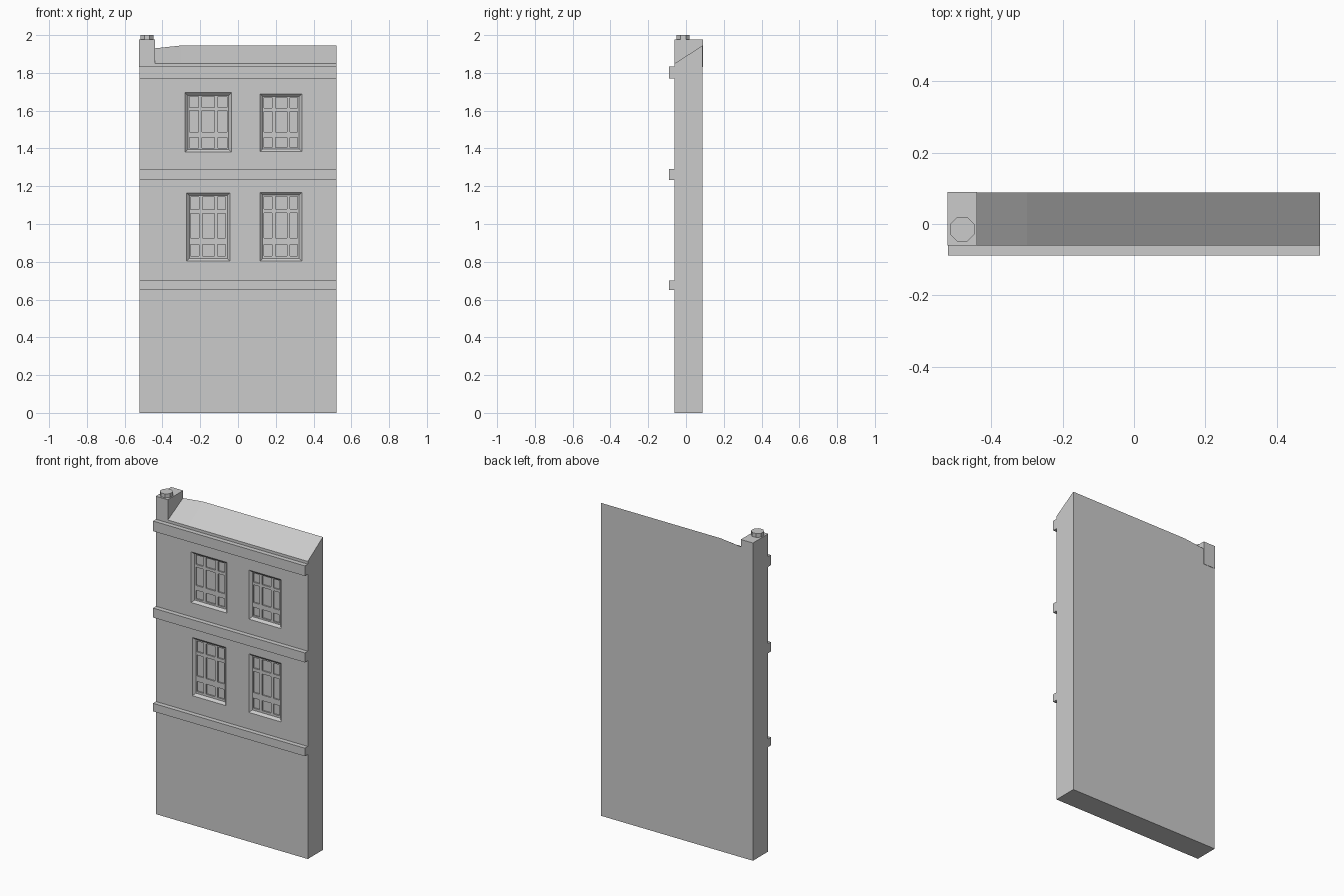
import bpy, bmesh, math

if "Cube" in bpy.data.objects:
    bpy.data.objects.remove(bpy.data.objects["Cube"])

FRONT, BACK, HALF = -0.06, 0.088, 0.522


def finish(name, bm):
    bmesh.ops.recalc_face_normals(bm, faces=bm.faces)
    me = bpy.data.meshes.new(name)
    bm.to_mesh(me)
    bm.free()
    ob = bpy.data.objects.new(name, me)
    bpy.context.collection.objects.link(ob)
    return ob


def loft(bm, rings):
    """Skin matching closed rings of points and cap both ends."""
    vs = [[bm.verts.new(p) for p in r] for r in rings]
    n = len(vs[0])
    for a, b in zip(vs, vs[1:]):
        for i in range(n):
            j = (i + 1) % n
            bm.faces.new((a[i], a[j], b[j], b[i]))
    bm.faces.new(vs[0])
    bm.faces.new(vs[-1])


def rect(x0, x1, z0, z1, y, inset=0.0):
    x0, x1, z0, z1 = x0 + inset, x1 - inset, z0 + inset, z1 - inset
    return [(x0, y, z0), (x1, y, z0), (x1, y, z1), (x0, y, z1)]


def box(bm, x0, x1, y0, y1, z0, z1):
    loft(bm, [rect(x0, x1, z0, z1, y0), rect(x0, x1, z0, z1, y1)])


def cut(target, bm):
    cutter = finish("cutter", bm)
    cutter.hide_render = True
    mod = target.modifiers.new("cut", 'BOOLEAN')
    mod.operation = 'DIFFERENCE'
    mod.solver = 'EXACT'
    mod.object = cutter
    bpy.context.view_layer.objects.active = target
    bpy.ops.object.modifier_apply(modifier=mod.name)
    bpy.data.objects.remove(cutter)


# House body with sloping roof; the back edge dips towards the chimney
bm = bmesh.new()
stations = [(-HALF, 1.925), (-0.44, 1.93), (-0.30, 1.945), (HALF, 1.945)]
loft(bm, [[(x, FRONT, 0), (x, BACK, 0), (x, BACK, ridge), (x, FRONT, 1.85)]
          for x, ridge in stations])
body = finish("house_body", bm)

# Window recesses with sloping reveals, then nine sunken panes in each
windows = [(-0.28, -0.035, 1.38, 1.695), (0.117, 0.338, 1.383, 1.688),
           (-0.272, -0.042, 0.803, 1.165), (0.117, 0.338, 0.803, 1.168)]
cols = [(0.09, 0.29), (0.37, 0.64), (0.715, 0.90)]
rows = [(0.075, 0.245), (0.34, 0.70), (0.755, 0.94)]
reveals, panes = bmesh.new(), bmesh.new()
for x0, x1, z0, z1 in windows:
    loft(reveals, [rect(x0, x1, z0, z1, FRONT - 0.01),
                   rect(x0, x1, z0, z1, FRONT),
                   rect(x0, x1, z0, z1, FRONT + 0.014, 0.014)])
    w, h = x1 - x0, z1 - z0
    for a, b in cols:
        for c, d in rows:
            box(panes, x0 + a * w, x0 + b * w, FRONT + 0.004, FRONT + 0.022,
                z0 + c * h, z0 + d * h)
cut(body, reveals)
cut(body, panes)

# Three string courses across the front
for i, (z0, z1) in enumerate([(0.65, 0.70), (1.233, 1.292), (1.77, 1.833)]):
    bm = bmesh.new()
    box(bm, -HALF, HALF, -0.089, FRONT + 0.003, z0, z1)
    finish(f"string_course_{i + 1}", bm)

# Chimney stack and eight-sided pot
bm = bmesh.new()
box(bm, -HALF - 0.001, -0.44, FRONT - 0.0005, BACK + 0.002, 1.83, 1.976)
finish("chimney_stack", bm)
bm = bmesh.new()
pot = [[(-0.482 + 0.037 * math.cos(math.radians(45 * k + 22.5)),
         -0.015 + 0.037 * math.sin(math.radians(45 * k + 22.5)), z)
        for k in range(8)] for z in (1.97, 2.0)]
loft(bm, pot)
finish("chimney_pot", bm)
